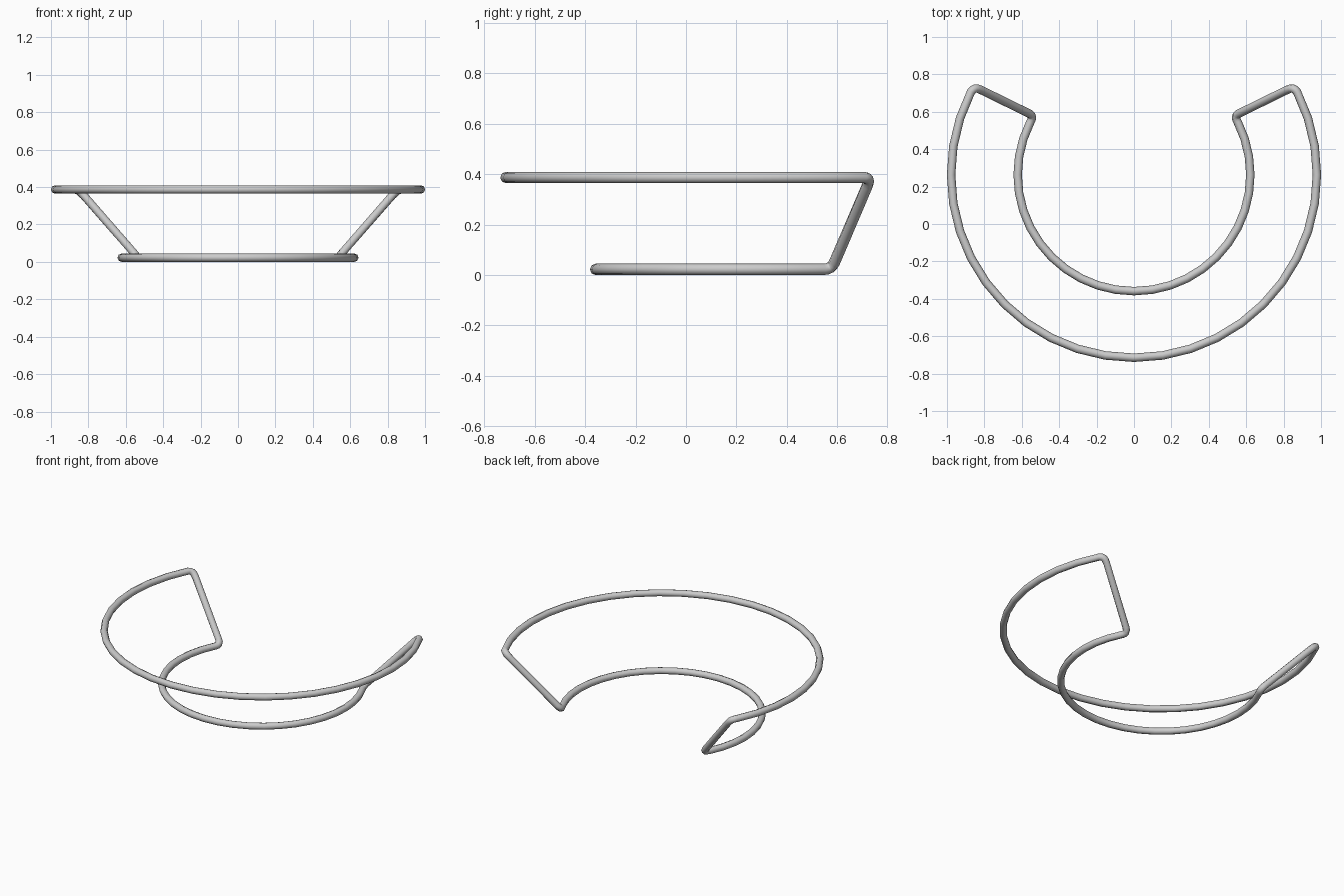
import bpy
from math import radians, cos, sin
from mathutils import Vector

if "Cube" in bpy.data.objects:
    bpy.data.objects.remove(bpy.data.objects["Cube"])

CY = 0.263            # shared centre of both arcs
R_TOP, Z_TOP = 0.978, 0.387
R_LOW, Z_LOW = 0.622, 0.0225
TUBE = 0.0225


def polar(r, deg, z):
    return Vector((r * cos(radians(deg)), CY + r * sin(radians(deg)), z))


def bend(a, corner, b, n=4):
    """Interior points of a rounded corner between a and b, ending at b."""
    return [a * (1 - t) ** 2 + corner * 2 * t * (1 - t) + b * t * t
            for t in (i / n for i in range(1, n + 1))]


# Right half of the wire: top arc, sloping leg, lower arc
top = [polar(R_TOP, d, Z_TOP) for d in range(-90, 28, 9)]
low = [polar(R_LOW, d, Z_LOW) for d in range(27, -91, -9)]
corner_top = polar(R_TOP - 0.004, 28.9, Z_TOP)
corner_low = polar(R_LOW - 0.002, 30.5, Z_LOW)
leg_top = corner_top.lerp(corner_low, 0.09)
leg_low = corner_low.lerp(corner_top, 0.08)
right = top + bend(top[-1], corner_top, leg_top) + [leg_low] \
    + bend(leg_low, corner_low, low[0]) + low[1:]

# Mirrored half closes the loop
left = [Vector((-p.x, p.y, p.z)) for p in reversed(right[1:-1])]
path = right + left

# Round wire swept along the closed path
curve = bpy.data.curves.new("wire_frame", 'CURVE')
curve.dimensions = '3D'
curve.twist_mode = 'Z_UP'
curve.bevel_depth = TUBE
curve.bevel_resolution = 2
spline = curve.splines.new('POLY')
spline.points.add(len(path) - 1)
for pt, p in zip(spline.points, path):
    pt.co = (*p, 1)
spline.use_cyclic_u = True
spline.use_smooth = True
wire = bpy.data.objects.new("wire_frame", curve)
bpy.context.collection.objects.link(wire)

# Turn the sweep into a smooth mesh
bpy.context.view_layer.objects.active = wire
wire.select_set(True)
bpy.ops.object.convert(target='MESH')
bpy.ops.object.shade_smooth()
